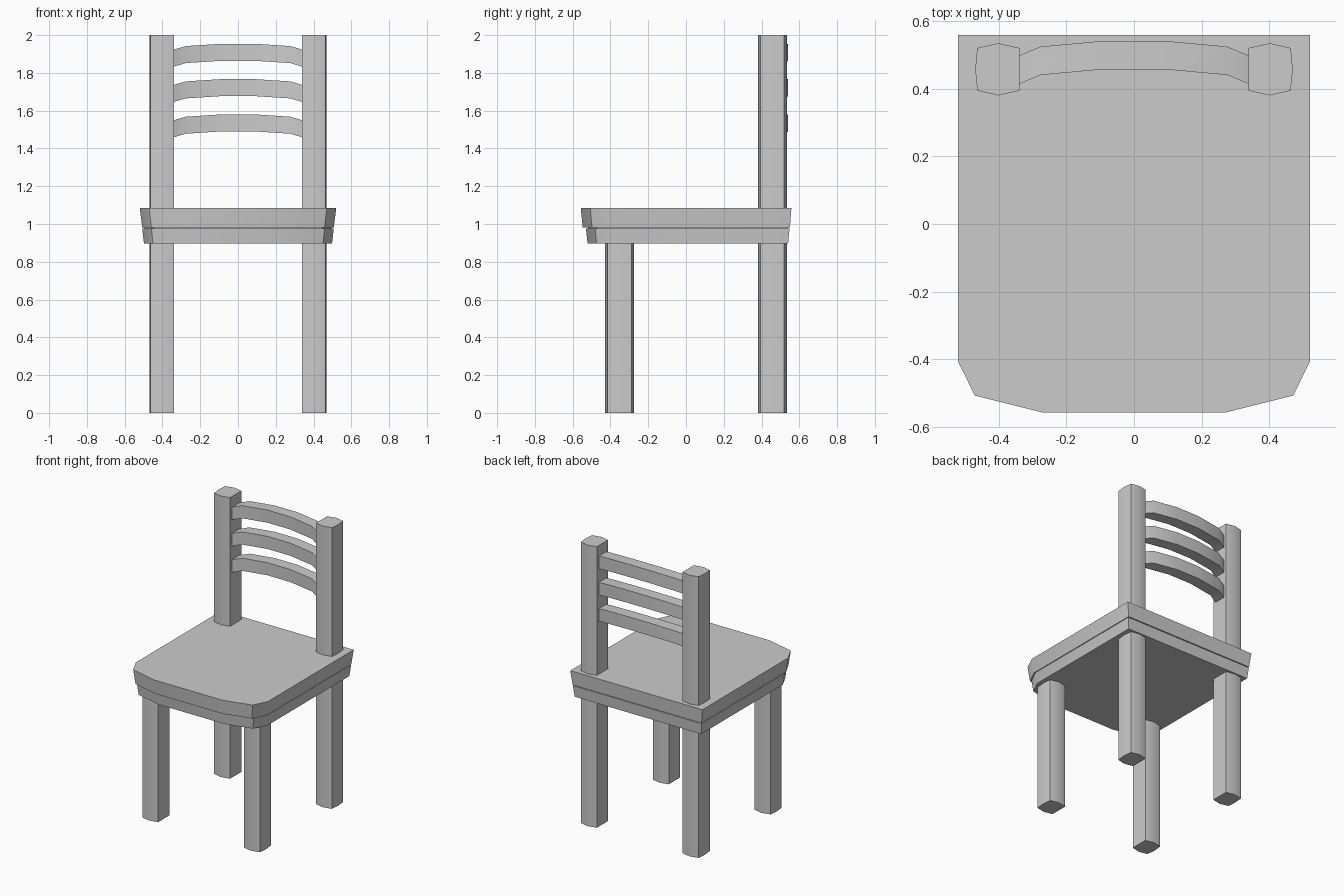
import bpy, bmesh, math

if "Cube" in bpy.data.objects:
    bpy.data.objects.remove(bpy.data.objects["Cube"])


def loft(name, rings):
    """Closed solid from a list of equal-length point rings."""
    bm = bmesh.new()
    vs = [[bm.verts.new(p) for p in ring] for ring in rings]
    n = len(vs[0])
    for a, b in zip(vs, vs[1:]):
        for i in range(n):
            j = (i + 1) % n
            bm.faces.new((a[i], a[j], b[j], b[i]))
    bm.faces.new(vs[0][::-1])
    bm.faces.new(vs[-1])
    bmesh.ops.recalc_face_normals(bm, faces=bm.faces)
    me = bpy.data.meshes.new(name)
    bm.to_mesh(me)
    bm.free()
    ob = bpy.data.objects.new(name, me)
    bpy.context.collection.objects.link(ob)
    bpy.ops.object.select_all(action='DESELECT')
    ob.select_set(True)
    bpy.context.view_layer.objects.active = ob
    bpy.ops.object.shade_smooth_by_angle(angle=math.radians(30))
    return ob


# Seat outline: x as fraction of half width, y as fraction from front to back
half = [(0.52, 0), (0.904, 0.045), (1, 0.135), (1, 1)]
outline = half + [(-u, t) for u, t in reversed(half)]


def seat_ring(z, hw, front, back):
    return [(u * hw, front + t * (back - front), z) for u, t in outline]


# Seat slab and the narrower frame beneath it
loft("seat", [seat_ring(0.982, 0.507, -0.547, 0.55),
              seat_ring(1.084, 0.52, -0.557, 0.558)])
loft("seat_frame", [seat_ring(0.898, 0.498, -0.521, 0.541),
                    seat_ring(0.977, 0.507, -0.53, 0.548)])
loft("seat_core", [seat_ring(0.97, 0.495, -0.52, 0.54),
                   seat_ring(0.99, 0.495, -0.52, 0.54)])

# Leg cross-section: square with bulging sides, flat on the inner side
section = [(-0.063, -0.063), (0, -0.077), (0.062, -0.063),
           (0.068, 0), (0.062, 0.063), (0, 0.077), (-0.063, 0.063)]


def leg(name, side, y, top):
    loft(name, [[(side * (0.401 + px), y + py, z) for px, py in section]
                for z in (0, top)])


for side, label in ((-1, "left"), (1, "right")):
    leg("front_leg_" + label, side, -0.352, 0.91)
    leg("back_post_" + label, side, 0.457, 2.0)

# Curved back slats: bowed backwards and upwards
path = [(-0.345, 0.046, 0.032), (-0.276, 0.017, 0.012), (-0.09, 0, 0),
        (0.09, 0, 0), (0.276, 0.017, 0.012), (0.345, 0.046, 0.032)]
for k, top in enumerate((1.954, 1.767, 1.58)):
    loft("back_slat_%d" % (k + 1),
         [[(x, 0.457 - dy, top - dz), (x, 0.541 - dy, top - dz),
           (x, 0.541 - dy, top - dz - 0.09), (x, 0.457 - dy, top - dz - 0.09)]
          for x, dy, dz in path])
